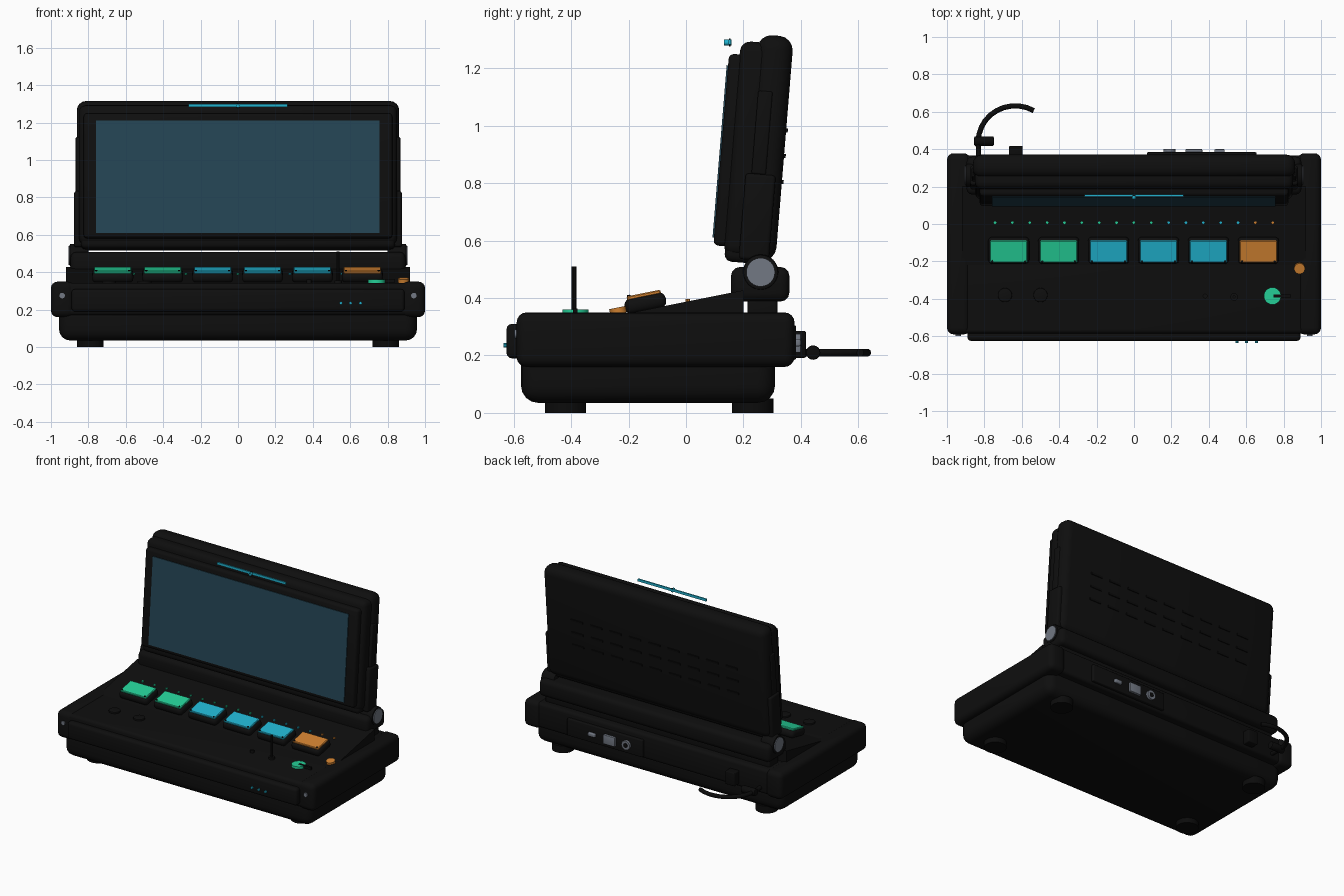
import bpy, bmesh, math
from mathutils import Matrix, Vector

cube = bpy.data.objects.get("Cube")
if cube:
    bpy.data.objects.remove(cube, do_unlink=True)


def material(name, r, g, b):
    m = bpy.data.materials.new(name)
    m.use_nodes = True
    m.diffuse_color = (r, g, b, 1)
    m.node_tree.nodes["Principled BSDF"].inputs["Base Color"].default_value = (r, g, b, 1)
    return m


BLACK = material("matte black", .0045, .0045, .0045)
RUBBER = material("dark rubber", .0035, .0035, .0035)
GREEN = material("green", .018, .62, .31)
BLUE = material("cyan blue", .015, .45, .63)
ORANGE = material("orange", .63, .22, .03)
GLASS = material("screen glass", .018, .06, .09)
STEEL = material("steel grey", .17, .19, .23)


def finish(name, bm, mat, matrix=None):
    bmesh.ops.recalc_face_normals(bm, faces=bm.faces)
    mesh = bpy.data.meshes.new(name)
    bm.to_mesh(mesh)
    bm.free()
    mesh.materials.append(mat)
    mesh.shade_smooth()
    mesh.set_sharp_from_angle(angle=math.radians(35))
    ob = bpy.data.objects.new(name, mesh)
    bpy.context.collection.objects.link(ob)
    if matrix:
        ob.matrix_world = matrix
    return ob


def box(name, x, y, z, mat=BLACK, bevel=0, matrix=None, seg=3):
    """Rounded box from (low, high) pairs."""
    bm = bmesh.new()
    size = Vector((x[1] - x[0], y[1] - y[0], z[1] - z[0]))
    mid = Vector((x[0] + x[1], y[0] + y[1], z[0] + z[1])) / 2
    bmesh.ops.create_cube(bm, size=1, matrix=Matrix.Translation(mid) @ Matrix.Diagonal(size.to_4d()))
    if bevel:
        bmesh.ops.bevel(bm, geom=bm.edges[:], offset=bevel, segments=seg, profile=.5, affect='EDGES')
    return finish(name, bm, mat, matrix)


def rod(name, centre, radius, depth, axis="Z", mat=BLACK, bevel=0, sides=24, matrix=None):
    turn = {"X": Matrix.Rotation(math.pi / 2, 4, 'Y'), "Y": Matrix.Rotation(math.pi / 2, 4, 'X'),
            "Z": Matrix()}[axis]
    bm = bmesh.new()
    bmesh.ops.create_cone(bm, cap_ends=True, segments=sides, radius1=radius, radius2=radius, depth=depth)
    if bevel:
        rims = [e for e in bm.edges if abs(e.verts[0].co.z - e.verts[1].co.z) < 1e-5]
        bmesh.ops.bevel(bm, geom=rims, offset=bevel, segments=2, profile=.5, affect='EDGES')
    place = Matrix.Translation(centre) @ turn
    return finish(name, bm, mat, matrix @ place if matrix else place)


# Base: lower tub, upper body, front fascia and side rails
box("lower_tub", (-.957, .957), (-.575, .31), (.035, .24), bevel=.06, seg=4)
box("upper_body", (-.93, .93), (-.585, .365), (.17, .343), bevel=.02)
box("front_fascia", (-.89, .89), (-.625, -.57), (.19, .31), bevel=.018)
for side, s in (("left", 1), ("right", -1)):
    xs = sorted((s * .875, s * 1.0))
    box(side + "_rail", xs, (-.59, .378), (.16, .35), bevel=.035, seg=4)
    rod(side + "_front_screw", (s * .94, -.593, .275), .015, .01, "Y", STEEL, sides=12)
    for end, y in (("front", -.42), ("rear", .233)):
        rod(f"{side}_{end}_foot", (s * .79, y, .025), .072, .05, mat=RUBBER)

# Sloped rear deck
bm = bmesh.new()
profile = [(-.225, .342), (.2, .427), (.2, .34)]
face = bm.faces.new([bm.verts.new((-.92, y, z)) for y, z in profile])
sweep = bmesh.ops.extrude_face_region(bm, geom=[face])
bmesh.ops.translate(bm, vec=(1.84, 0, 0), verts=[v for v in sweep["geom"] if isinstance(v, bmesh.types.BMVert)])
finish("sloped_deck", bm, BLACK)

# Six keys on sloped bases
slope = Matrix.Rotation(math.radians(11.5), 4, 'X')
for i, mat in enumerate((GREEN, GREEN, BLUE, BLUE, BLUE, ORANGE)):
    m = Matrix.Translation((-.67 + i * .267, -.142, .385)) @ slope
    box(f"key_base_{i + 1}", (-.11, .11), (-.073, .073), (-.03, .024), bevel=.022, matrix=m)
    box(f"key_cap_{i + 1}", (-.1, .1), (-.06, .06), (.018, .033), mat, .004, m, 1)
    for sx in (-.088, .088):
        rod("key_peg", (sx, -.052, .034), .006, .006, mat=RUBBER, sides=8, matrix=m)

# Row of indicator lights
for i in range(17):
    mat = GREEN if i < 10 else BLUE if i < 15 else ORANGE
    rod(f"indicator_{i + 1}", (-.743 + i * .0928, .006, .39), .008, .012, mat=mat, sides=8)

# Controls on the front deck
for x in (-.69, -.5):
    rod("dial", (x, -.38, .347), .038, .014, bevel=.004)
rod("stick_collar", (.535, -.39, .349), .02, .016)
rod("stick", (.535, -.39, .43), .008, .16, sides=10)
rod("small_toggle", (.38, -.385, .351), .013, .02, sides=12)
rod("green_button", (.74, -.385, .351), .046, .018, mat=GREEN)
box("button_pointer", (.745, .84), (-.393, -.378), (.345, .363), RUBBER)
rod("orange_knob", (0, 0, 0), .029, .022, mat=ORANGE,
    matrix=Matrix.Translation((.885, -.237, .356)) @ slope)
for x in (.55, .602, .655):
    rod("status_light", (x, -.628, .235), .008, .016, "Y", BLUE, sides=10)

# Hinge
box("hinge_bar", (-.895, .895), (.157, .36), (.388, .508), bevel=.03)
box("hinge_foot", (-.87, .87), (.215, .318), (.335, .41), bevel=.01)
for s in (-1, 1):
    rod("hinge_barrel", (s * .85, .26, .49), .062, .1, "X", bevel=.008)
    rod("hinge_cap", (s * .9, .26, .49), .05, .012, "X", STEEL)

# Lid, built upright and tilted back about the hinge
pivot = Vector((0, .26, .49))
tilt = Matrix.Translation(pivot) @ Matrix.Rotation(math.radians(-4.7), 4, 'X') @ Matrix.Translation(-pivot)
box("lid_shell", (-.862, .862), (.184, .308), (.53, 1.316), bevel=.05, matrix=tilt, seg=4)
box("lid_middle", (-.85, .85), (.125, .26), (.54, 1.288), bevel=.035, matrix=tilt)
box("screen_frame", (-.825, .825), (.088, .218), (.57, 1.24), bevel=.018, matrix=tilt)
box("lid_chin", (-.84, .84), (.13, .29), (.518, .6), bevel=.025, matrix=tilt)
box("screen", (-.76, .757), (.083, .092), (.597, 1.199), GLASS, matrix=tilt)
for s in (-1, 1):
    box("lid_side_guard", sorted((s * .82, s * .876)), (.18, .285), (.53, .83), bevel=.012, matrix=tilt)
    box("lid_side_trim", sorted((s * .82, s * .868)), (.2, .25), (.83, 1.12), bevel=.006, matrix=tilt)

# Vent slots on the lid back
for z in (.81, .9, .99):
    for i in range(9):
        x = (i - 4) * .15
        box("vent_slot", (x - .045, x + .045), (.3, .314), (z - .007, z + .007), RUBBER, matrix=tilt)

# Light strip and lens in front of the lid top
box("light_strip", (-.265, .265), (.148, .157), (1.283, 1.3), BLUE)
rod("strip_lens", (0, .146, 1.29), .01, .026, "Y", BLUE, sides=12)
rod("lens_ring", (0, .152, 1.29), .014, .006, "Y", RUBBER, sides=12)

# Rear port panel, socket and cable
box("port_panel", (.07, .655), (.355, .384), (.185, .305), bevel=.006)
rod("round_port", (.19, .388, .245), .032, .024, "Y", STEEL)
rod("round_port_hole", (.19, .4, .245), .016, .004, "Y", RUBBER)
box("square_port", (.275, .365), (.375, .4), (.21, .275), STEEL, .004)
box("slim_port", (.43, .485), (.375, .4), (.232, .258), STEEL, .006)
box("cable_socket", (-.668, -.595), (.35, .418), (.192, .285), RUBBER, .006)
rod("cable_plug", (-.802, .443, .21), .025, .105, "X", RUBBER, .006)
curve = bpy.data.curves.new("cable", 'CURVE')
curve.dimensions = '3D'
curve.bevel_depth = .014
curve.bevel_resolution = 3
curve.use_fill_caps = True
path = [(-.83, .35)] + [(-.635 + .198 * math.cos(a), .44 + .192 * math.sin(a))
                        for a in (math.radians(180 - 12 * k) for k in range(11))]
spline = curve.splines.new('POLY')
spline.points.add(len(path) - 1)
for point, (x, y) in zip(spline.points, path):
    point.co = (x, y, .21, 1)
curve.materials.append(RUBBER)
bpy.context.collection.objects.link(bpy.data.objects.new("cable", curve))
